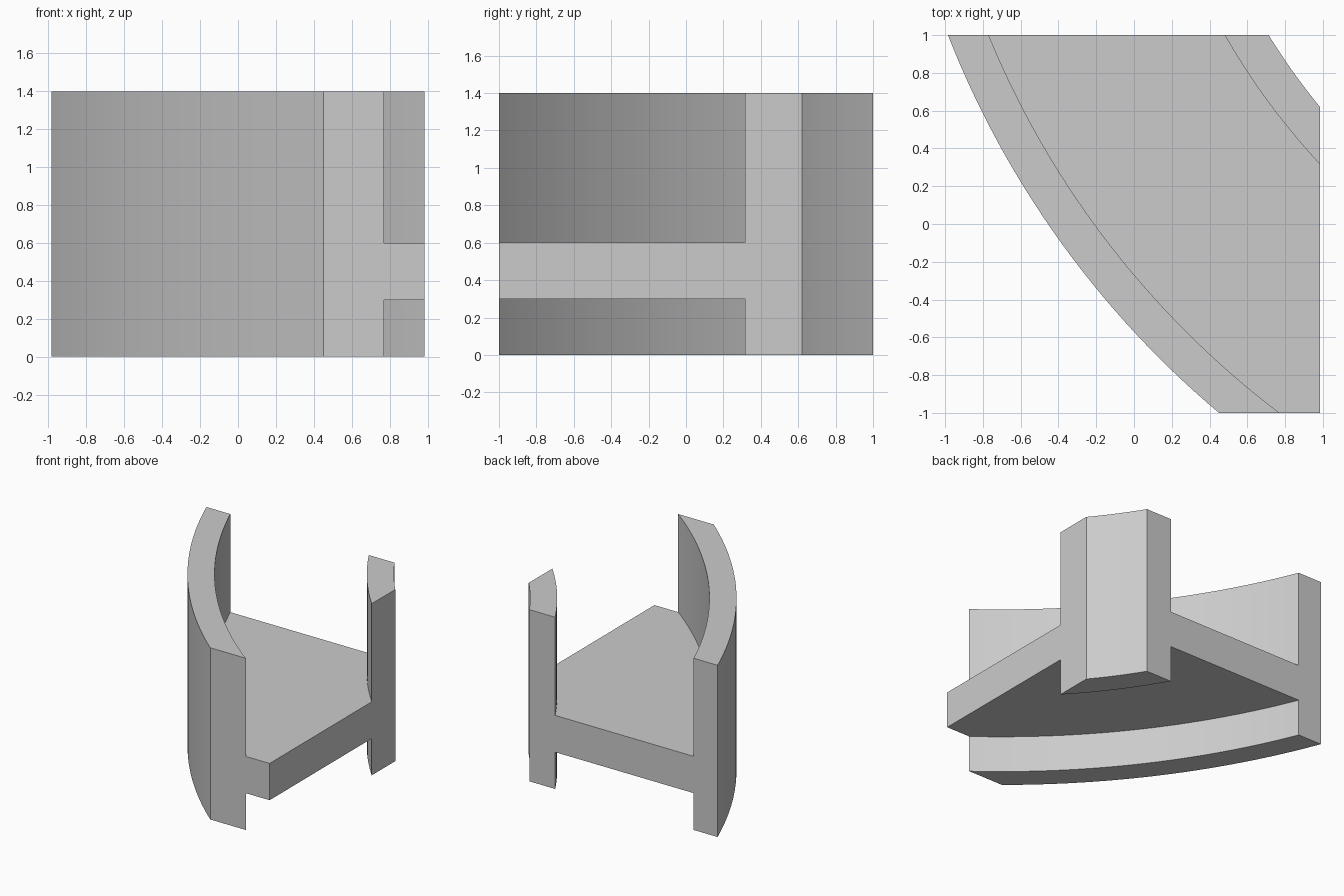
import bpy, bmesh, math
from mathutils import Matrix, Vector

cube = bpy.data.objects.get("Cube")
if cube:
    bpy.data.objects.remove(cube, do_unlink=True)

# Curved beam dimensions
CENTRE = Vector((3.67, 2.825, 0))
R_OUT, R_IN, FLANGE = 5.0, 3.475, 0.2
HEIGHT, WEB_LOW, WEB_HIGH = 1.4, 0.3, 0.6
START, SWEEP, STEPS = math.radians(198), math.radians(40), 40

# Single grey material
grey = bpy.data.materials.new("plain grey")
grey.use_nodes = True
colour = (0.6, 0.6, 0.6, 1)
grey.diffuse_color = colour
grey.node_tree.nodes["Principled BSDF"].inputs["Base Color"].default_value = colour

# Cross-section: two tall flanges joined by a low web
a, b = R_IN + FLANGE, R_OUT - FLANGE
section = [(R_IN, 0), (a, 0), (a, WEB_LOW), (b, WEB_LOW), (b, 0), (R_OUT, 0),
           (R_OUT, HEIGHT), (b, HEIGHT), (b, WEB_HIGH), (a, WEB_HIGH),
           (a, HEIGHT), (R_IN, HEIGHT)]

bm = bmesh.new()
turn = Matrix.Rotation(START, 3, 'Z')
verts = [bm.verts.new(CENTRE + turn @ Vector((r, 0, z))) for r, z in section]
edges = [bm.edges.new((v, verts[(i + 1) % len(verts)])) for i, v in enumerate(verts)]

# Sweep the section around the curve's centre
bmesh.ops.spin(bm, geom=verts + edges, cent=CENTRE, axis=(0, 0, 1),
               angle=SWEEP, steps=STEPS)


def trim(point, normal):
    """Cut off everything beyond a plane and cap the cut."""
    geom = bm.verts[:] + bm.edges[:] + bm.faces[:]
    cut = bmesh.ops.bisect_plane(bm, geom=geom, dist=1e-6, plane_co=point,
                                 plane_no=normal, clear_outer=True)
    rim = [e for e in cut["geom_cut"] if isinstance(e, bmesh.types.BMEdge)]
    bmesh.ops.edgeloop_fill(bm, edges=rim)


# Straight back, left and front ends
trim((0, 1, 0), (0, 1, 0))
trim((0.985, 0, 0), (1, 0, 0))
trim((0, -1, 0), (0, -1, 0))
bmesh.ops.recalc_face_normals(bm, faces=bm.faces[:])

mesh = bpy.data.meshes.new("curved_beam_segment")
bm.to_mesh(mesh)
bm.free()
mesh.materials.append(grey)
beam = bpy.data.objects.new("curved_beam_segment", mesh)
bpy.context.collection.objects.link(beam)

# Smooth curved walls with crisp edges
bpy.context.view_layer.objects.active = beam
beam.select_set(True)
bpy.ops.object.shade_smooth_by_angle(angle=math.radians(30))
